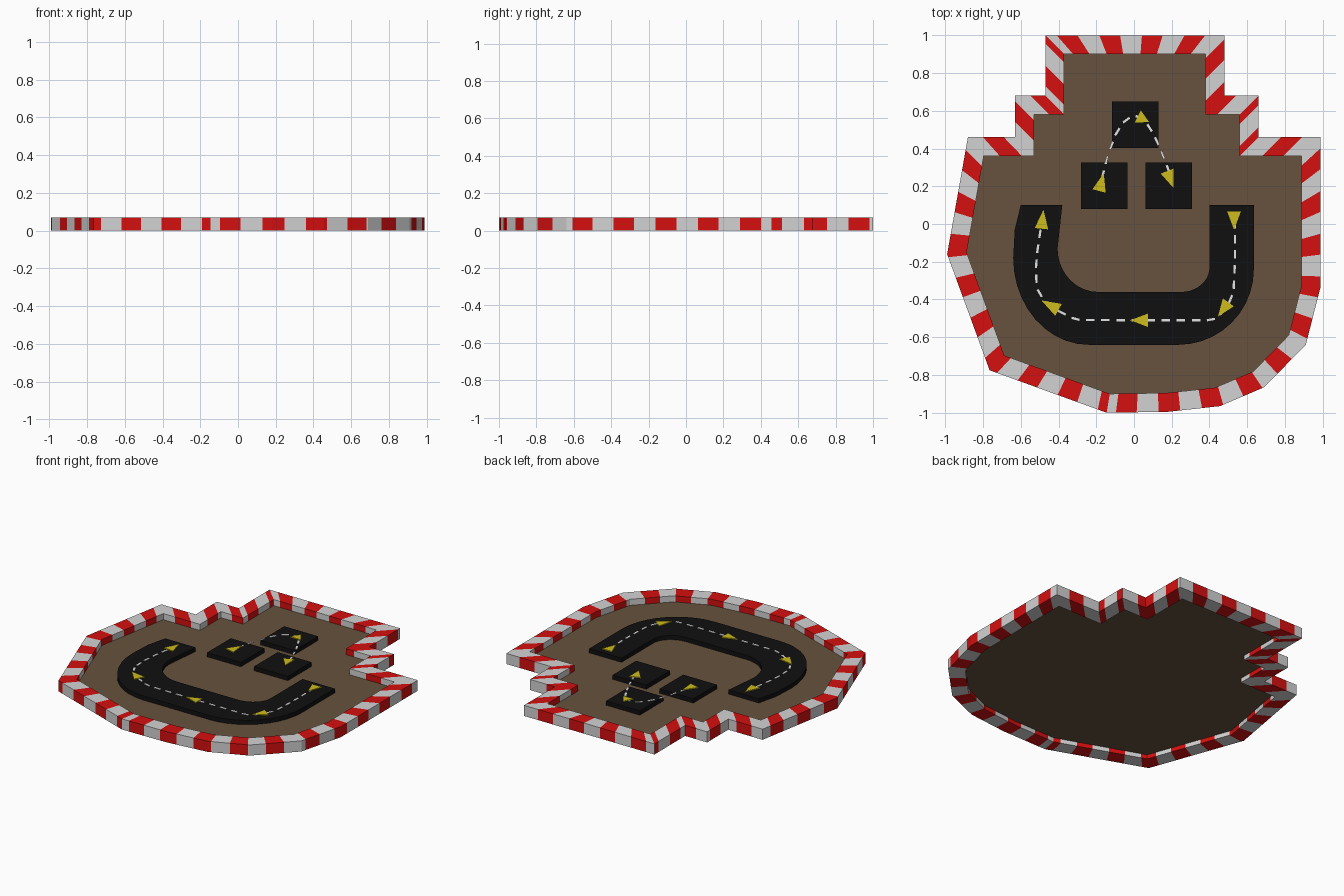
import bpy, bmesh, math
from mathutils import Vector as V

if "Cube" in bpy.data.objects:
    bpy.data.objects.remove(bpy.data.objects["Cube"])

H, GROUND, SLAB = 0.07, 0.03, 0.058


def mat(name, r, g, b):
    m = bpy.data.materials.new(name)
    m.diffuse_color = (r, g, b, 1)
    m.use_nodes = True
    m.node_tree.nodes["Principled BSDF"].inputs["Base Color"].default_value = m.diffuse_color
    return m


WHITE = mat("curb_white", 0.65, 0.65, 0.65)
RED = mat("curb_red", 0.66, 0.005, 0.005)
BROWN = mat("dirt_brown", 0.135, 0.085, 0.047)
BLACK = mat("asphalt_black", 0.005, 0.005, 0.005)
LINE = mat("line_white", 0.78, 0.78, 0.78)
YELLOW = mat("arrow_yellow", 0.62, 0.5, 0.012)


def finish(bm, name, *mats):
    bmesh.ops.remove_doubles(bm, verts=bm.verts, dist=1e-5)
    bmesh.ops.recalc_face_normals(bm, faces=bm.faces)
    me = bpy.data.meshes.new(name)
    bm.to_mesh(me)
    bm.free()
    for m in mats:
        me.materials.append(m)
    ob = bpy.data.objects.new(name, me)
    bpy.context.collection.objects.link(ob)
    return ob


def prism(bm, pts, z0, z1):
    lo = [bm.verts.new((p[0], p[1], z0)) for p in pts]
    hi = [bm.verts.new((p[0], p[1], z1)) for p in pts]
    bm.faces.new(lo[::-1])
    bm.faces.new(hi)
    n = len(pts)
    for i in range(n):
        j = (i + 1) % n
        bm.faces.new((lo[i], lo[j], hi[j], hi[i]))


# Border outline, clockwise: x, y, distance to first red stripe on the edge that starts here
border = [(-.47, 1, .06), (.48, 1, .02), (.48, .68, -.05), (.66, .68, -.06),
          (.66, .46, .12), (.987, .46, .06), (.987, -.34, -.06), (.91, -.64, .105),
          (.69, -.865, .01), (.455, -.965, -.015), (.18, -.995, -.06),
          (-.145, -1, -.06), (-.765, -.775, -.04), (-.99, -.16, 0),
          (-.88, .46, .08), (-.63, .46, .08), (-.63, .68, .08), (-.47, .68, .05)]
outer = [V(b[:2]) for b in border]
N = len(outer)


def inset(i, d=0.1):
    a = (outer[i] - outer[i - 1]).normalized()
    b = (outer[(i + 1) % N] - outer[i]).normalized()
    na, nb = V((a.y, -a.x)), V((b.y, -b.x))
    return outer[i] + (na + nb) * d / (1 + na.dot(nb))


inner = [inset(i) for i in range(N)]

# Striped curb: every edge is cut into red and white blocks
bm = bmesh.new()
PERIOD, WIDTH = 0.226, 0.11
for i in range(N):
    j = (i + 1) % N
    length = (outer[j] - outer[i]).length
    cuts = {0.0, length}
    for k in range(6):
        for c in (border[i][2] + k * PERIOD, border[i][2] + k * PERIOD + WIDTH):
            if 0.005 < c < length - 0.005:
                cuts.add(c)
    cuts = sorted(cuts)
    for a, b in zip(cuts, cuts[1:]):
        red = ((a + b) / 2 - border[i][2]) % PERIOD < WIDTH
        p, q = outer[i].lerp(outer[j], a / length), outer[i].lerp(outer[j], b / length)
        r, s = inner[i].lerp(inner[j], b / length), inner[i].lerp(inner[j], a / length)
        ring = [(p, 0), (p, H), (s, H), (s, 0)]
        ring2 = [(q, 0), (q, H), (r, H), (r, 0)]
        for k in range(4):
            m = (k + 1) % 4
            quad = [ring[k], ring[m], ring2[m], ring2[k]]
            f = bm.faces.new([bm.verts.new((v.x, v.y, z)) for v, z in quad])
            f.material_index = int(red)
finish(bm, "striped_curb", WHITE, RED)

# Dirt floor
bm = bmesh.new()
prism(bm, inner[::-1], GROUND - 0.002, GROUND)
finish(bm, "dirt_floor", BROWN)


# U-shaped road slab
def arc(cx, cy, rx, ry, a0, a1, n=10):
    t = [math.radians(a0 + (a1 - a0) * k / n) for k in range(n + 1)]
    return [(cx + rx * math.cos(a), cy + ry * math.sin(a)) for a in t]


road = ([(-.60, .10), (-.632, -.03)] + arc(-.24, -.18, .40, .46, 180, 270)
        + arc(.235, -.24, .40, .40, 270, 360) + [(.635, .10), (.40, .10)]
        + arc(.25, -.23, .15, .13, 0, -90) + arc(-.19, -.13, .215, .23, 270, 180)
        + [(-.38, .10)])
bm = bmesh.new()
prism(bm, road, GROUND, SLAB)
finish(bm, "road_slab", BLACK)

# Three square jump pads
for k, (x, y) in enumerate([(-.158, .203), (.184, .203), (.006, .525)]):
    h = 0.123
    bm = bmesh.new()
    prism(bm, [(x - h, y - h), (x + h, y - h), (x + h, y + h), (x - h, y + h)], GROUND, SLAB)
    finish(bm, f"jump_pad_{k + 1}", BLACK)


# Dashed guide lines
def dashes(name, path, dash=0.045, gap=0.035, w=0.006):
    pts = [V(p) for p in path]
    lens = [(b - a).length for a, b in zip(pts, pts[1:])]

    def at(d):
        for a, b, l in zip(pts, pts[1:], lens):
            if d <= l:
                return a.lerp(b, d / l)
            d -= l
        return pts[-1]

    bm = bmesh.new()
    d = 0.0
    while d + dash < sum(lens):
        a, b = at(d), at(d + dash)
        t = (b - a).normalized()
        n = V((-t.y, t.x)) * w
        prism(bm, [a - n, b - n, b + n, a + n], SLAB, SLAB + 0.003)
        d += dash + gap
    finish(bm, name, LINE)


dashes("road_dashes", [(-.495, -.03), (-.512, -.14), (-.52, -.24), (-.515, -.34), (-.48, -.40),
                       (-.42, -.45), (-.31, -.508), (0, -.51), (.42, -.51), (.49, -.45),
                       (.527, -.36), (.535, -.2), (.535, .06)])
dashes("jump_dashes", [(-.17, .24), (-.14, .36), (-.10, .47), (-.05, .55), (0, .575), (.05, .558),
                       (.09, .50), (.13, .42), (.17, .32), (.2, .24)])

# Direction arrows: tip and middle of the base
arrows = [((-.48, .075), (-.49, -.025)), ((-.49, -.405), (-.40, -.455)),
          ((-.02, -.51), (.075, -.51)), ((.445, -.49), (.50, -.415)),
          ((.53, -.03), (.53, .065)), ((-.16, .27), (-.185, .175)),
          ((.08, .54), (.02, .57)), ((.21, .19), (.175, .28))]
bm = bmesh.new()
for tip, base in arrows:
    tip, base = V(tip), V(base)
    t = (tip - base).normalized()
    n = V((-t.y, t.x)) * 0.036
    prism(bm, [base + n, base - n, tip], SLAB, SLAB + 0.006)
finish(bm, "direction_arrows", YELLOW)
